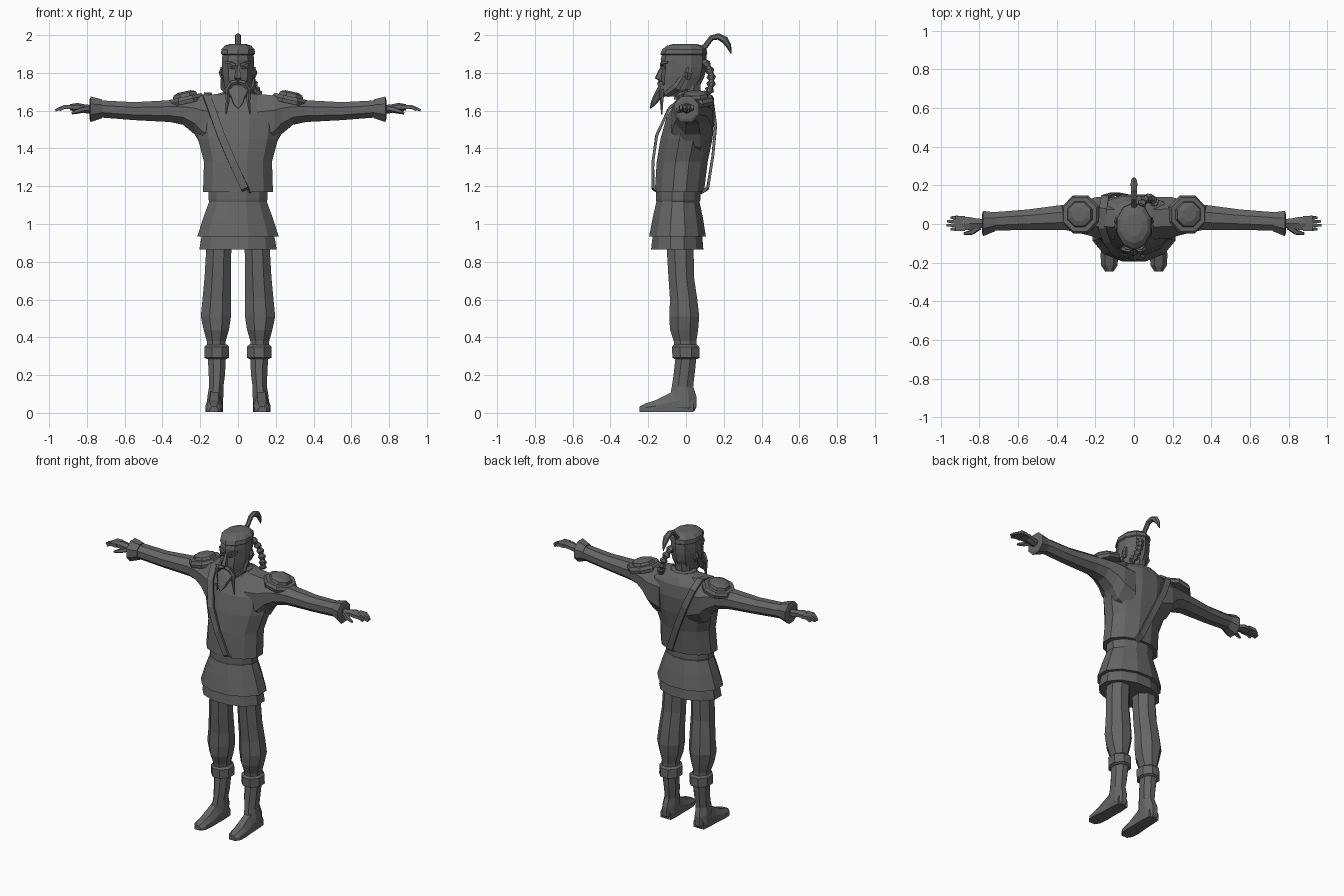
import bpy, bmesh, math
from mathutils import Vector

cloth = bpy.data.materials.new("dark grey")
cloth.diffuse_color = (0.13, 0.13, 0.13, 1)


def skin(name, rings):
    """Join rings of points into a closed, flat shaded solid."""
    bm = bmesh.new()
    loops = [[bm.verts.new(p) for p in r] for r in rings]
    n = len(loops[0])
    for a, b in zip(loops, loops[1:]):
        for i in range(n):
            j = (i + 1) % n
            bm.faces.new((a[i], a[j], b[j], b[i]))
    bm.faces.new(loops[0][::-1])
    bm.faces.new(loops[-1])
    bmesh.ops.recalc_face_normals(bm, faces=bm.faces)
    me = bpy.data.meshes.new(name)
    bm.to_mesh(me)
    bm.free()
    me.materials.append(cloth)
    ob = bpy.data.objects.new(name, me)
    bpy.context.collection.objects.link(ob)
    return ob


def circle(n):
    k = 1 / math.cos(math.pi / n)
    return [(k * math.cos((i + .5) * math.tau / n), k * math.sin((i + .5) * math.tau / n)) for i in range(n)]


def column(name, rows, n=8):
    """Rows of z, x centre, half width, front y, back y."""
    return skin(name, [[(x + w * c, (f + b) / 2 + (b - f) / 2 * s, z) for c, s in circle(n)]
                       for z, x, w, f, b in rows])


def limb(name, rows, side, n=8):
    """Rows of x, front y, back y, low z, high z."""
    return skin(name, [[(side * x, (f + b) / 2 + (b - f) / 2 * c, (l + h) / 2 + (h - l) / 2 * s)
                        for c, s in circle(n)] for x, f, b, l, h in rows])


def tube(name, pts, radii, n=6, flat=1.0, across=(1, 0, 0)):
    """Sweep along points; flat thins the section at right angles to across."""
    pts = [Vector(p) for p in pts]
    rings = []
    for i, p in enumerate(pts):
        t = (pts[min(i + 1, len(pts) - 1)] - pts[max(i - 1, 0)]).normalized()
        u = Vector(across)
        u = (u - t * u.dot(t)).normalized()
        v = t.cross(u)
        rings.append([p + radii[i] * (u * c + v * s * flat) for c, s in circle(n)])
    return skin(name, rings)


# Tunic, belt and two-layer skirt
column("tunic", [(1.17, 0, .185, -.165, .095), (1.33, 0, .18, -.155, .115), (1.45, 0, .212, -.135, .14),
                 (1.56, 0, .225, -.105, .152), (1.64, 0, .20, -.06, .145), (1.685, 0, .12, -.04, .12),
                 (1.70, 0, .07, -.03, .09)], 12)
column("belt", [(1.11, 0, .15, -.155, .07), (1.13, 0, .156, -.16, .077), (1.175, 0, .156, -.16, .077)], 12)
column("skirt", [(.935, 0, .215, -.195, .105), (1.03, 0, .185, -.177, .09), (1.125, 0, .15, -.155, .07)], 12)
column("under_skirt", [(.865, 0, .205, -.185, .092), (.95, 0, .19, -.175, .085)], 12)

# Diagonal strap over one shoulder
tube("strap", [(.05, -.14, 1.165), (.035, -.175, 1.19), (-.03, -.175, 1.33), (-.09, -.155, 1.47),
               (-.14, -.09, 1.61), (-.165, -.02, 1.675), (-.16, .08, 1.69), (-.15, .14, 1.64),
               (-.10, .157, 1.52), (-.03, .142, 1.36), (.04, .115, 1.19), (.05, .08, 1.165)],
     [.02] * 12, 4, .35)

for s, side in ((-1, "right"), (1, "left")):
    # Sleeve and flared cuff
    limb(side + "_sleeve", [(.10, -.08, .14, 1.36, 1.69), (.19, -.075, .14, 1.41, 1.68),
                            (.23, -.06, .13, 1.475, 1.67), (.29, -.045, .115, 1.525, 1.66),
                            (.36, -.03, .10, 1.54, 1.655), (.55, -.03, .075, 1.55, 1.645),
                            (.74, -.035, .06, 1.565, 1.655)], s)
    limb(side + "_cuff", [(.72, -.038, .06, 1.56, 1.66), (.78, -.063, .068, 1.54, 1.675),
                          (.785, -.05, .055, 1.555, 1.66)], s)
    # Hand with fingers and thumb
    limb(side + "_palm", [(.76, -.02, .025, 1.585, 1.625), (.81, -.022, .028, 1.59, 1.63),
                          (.85, -.03, .036, 1.602, 1.638), (.89, -.03, .036, 1.602, 1.632)], s, 6)
    for i, tip in enumerate((.945, .967, .965, .945)):
        y = -.024 + i * .018
        tube(f"{side}_finger_{i + 1}", [(s * .875, y, 1.62), (s * .92, y * 1.1, 1.62),
                                       (s * tip, y * 1.1, 1.602)], [.011, .010, .006], 4, 1, (0, 1, 0))
    tube(side + "_thumb", [(s * .80, -.015, 1.61), (s * .84, -.043, 1.60), (s * .88, -.05, 1.587)],
         [.013, .012, .006], 5, 1, (0, 0, 1))

    # Tilted octagonal shoulder pad with a raised inner plate
    base, tilt = Vector((s * .277, .05, 1.662)), Vector((s * .22, 0, 1)).normalized()
    tube(side + "_shoulder_pad", [base + tilt * h for h in (-.025, -.005, .013, .013, .03, .04)],
         [.095, .098, .088, .066, .06, .035], 8)

    # Trouser leg, boot cuff, boot
    x = s * .1
    column(side + "_leg", [(.32, s * .115, .05, -.06, .058), (.38, s * .115, .05, -.065, .055),
                           (.44, s * .115, .067, -.085, .064), (.51, s * .117, .08, -.088, .07),
                           (.60, s * .113, .075, -.085, .06), (.72, s * .107, .07, -.093, .042),
                           (.92, x, .065, -.105, .04)])
    column(side + "_boot_cuff", [(.285, s * .112, .05, -.06, .06), (.292, s * .112, .065, -.072, .072),
                                 (.35, s * .112, .065, -.074, .07), (.362, s * .113, .052, -.062, .058)])
    column(side + "_boot", [(.01, s * .122, .035, -.07, .045), (.03, s * .123, .043, -.08, .055),
                            (.085, s * .12, .042, -.085, .056), (.14, s * .115, .038, -.075, .038),
                            (.20, s * .112, .043, -.066, .045), (.30, s * .112, .048, -.055, .056)])
    skin(side + "_foot", [[(s * (cx + w * a), y, h / 2 * (1 + b) + .005) for a, b in
                           ((-1, -1), (1, -1), (1, 0), (.5, 1), (-.5, 1), (-1, 0))]
                          for y, cx, w, h in ((.04, .122, .037, .08), (-.03, .122, .042, .13),
                                              (-.09, .124, .042, .098), (-.16, .127, .046, .062),
                                              (-.215, .128, .042, .045), (-.245, .128, .022, .03))])

    # Ear, eye, brow, long moustache
    tube(side + "_ear", [(s * .08, .01, 1.765), (s * .09, .016, 1.80), (s * .084, .02, 1.83)],
         [.010, .018, .010], 5, .6, (0, 1, 0))
    tube(side + "_eye", [(s * .018, -.125, 1.825), (s * .034, -.124, 1.828), (s * .053, -.108, 1.826)],
         [.004, .008, .004], 4)
    tube(side + "_brow", [(s * .012, -.131, 1.84), (s * .038, -.126, 1.852), (s * .066, -.098, 1.856)],
         [.006, .007, .004], 4, 1, (0, 0, 1))
    tube(side + "_moustache", [(s * .004, -.137, 1.752), (s * .035, -.138, 1.745), (s * .056, -.128, 1.71),
                               (s * .055, -.128, 1.65), (s * .064, -.128, 1.58)],
         [.010, .012, .011, .008, .003], 5, 1, (0, 1, 0))
    # Side whiskers along the jaw
    tube(side + "_whisker", [(s * .082, -.01, 1.78), (s * .079, -.05, 1.72), (s * .045, -.105, 1.685)],
         [.012, .02, .016], 5, .6, (0, 1, 0))

# Neck and collar
column("neck", [(1.62, 0, .065, -.05, .10), (1.70, 0, .055, -.045, .075), (1.78, 0, .055, -.04, .08)])
column("collar", [(1.66, 0, .10, -.06, .12), (1.70, 0, .078, -.052, .095), (1.705, 0, .06, -.045, .08)], 10)

# Head and cap
column("head", [(1.675, 0, .04, -.11, .01), (1.715, 0, .068, -.13, .06), (1.78, 0, .08, -.13, .092),
                (1.83, 0, .084, -.124, .102), (1.87, 0, .084, -.128, .104), (1.92, 0, .082, -.115, .10),
                (1.945, 0, .06, -.08, .07)], 10)
column("cap", [(1.895, 0, .084, -.124, .102), (1.90, 0, .09, -.13, .107), (1.925, 0, .088, -.12, .103),
               (1.944, 0, .07, -.095, .082), (1.954, 0, .04, -.06, .05)], 10)

# Nose and pointed beard
tube("nose", [(0, -.122, 1.835), (0, -.137, 1.80), (0, -.146, 1.777), (0, -.125, 1.762)],
     [.008, .012, .017, .010], 5)
tube("beard", [(0, -.10, 1.73), (0, -.128, 1.70), (0, -.155, 1.67), (0, -.172, 1.64), (0, -.19, 1.612)],
     [.05, .054, .036, .026, .005], 6, .5)

# Topknot plume arching backwards
tube("topknot", [(0, .075, 1.915), (0, .105, 1.945), (0, .135, 1.985), (0, .17, 1.993), (0, .205, 1.975),
                 (0, .225, 1.945), (0, .24, 1.90)], [.016, .012, .013, .015, .017, .013, .002], 6)

# Knotted braid falling behind one shoulder
knots = [(.035, .095, 1.865), (.05, .118, 1.83), (.065, .132, 1.795), (.078, .135, 1.76),
         (.09, .13, 1.725), (.102, .118, 1.695), (.115, .10, 1.68)]
path, radii = [], []
for a, b in zip(knots, knots[1:]):
    a, b = Vector(a), Vector(b)
    path += [a, a.lerp(b, .5)]
    radii += [.012, .022]
tube("braid", path + [knots[-1]], radii + [.008], 6)
